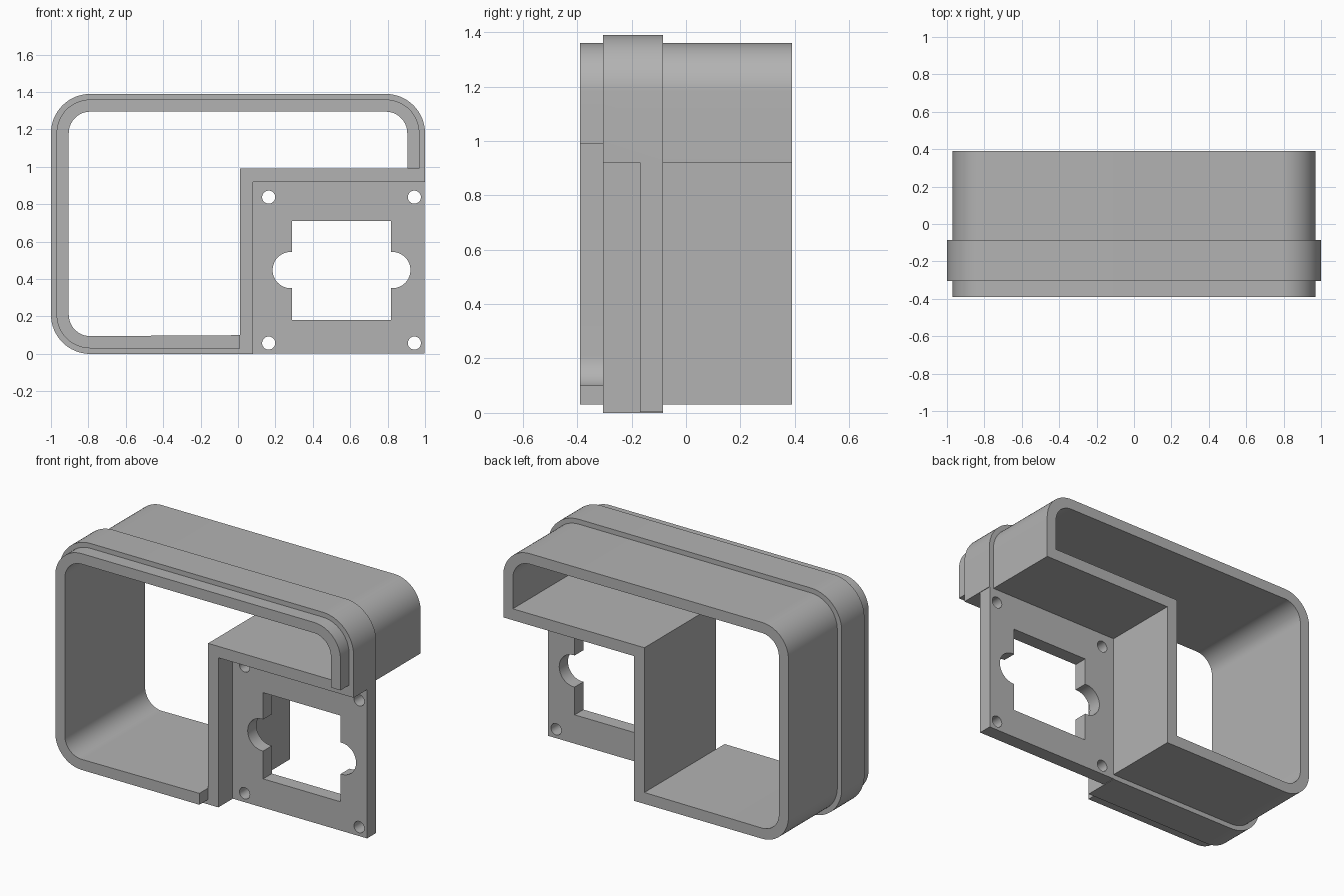
import bpy
import bmesh
from math import cos, sin, pi

cube = bpy.data.objects.get("Cube")
if cube:
    bpy.data.objects.remove(cube, do_unlink=True)

grey = bpy.data.materials.new("plain grey")
grey.use_nodes = True
colour = (0.45, 0.45, 0.45, 1)
grey.diffuse_color = colour
grey.node_tree.nodes["Principled BSDF"].inputs["Base Color"].default_value = colour


def arc(cx, cz, r, start, sweep=90, steps=16):
    angles = [(start + sweep * i / steps) * pi / 180 for i in range(steps + 1)]
    return [(cx + r * cos(a), cz + r * sin(a)) for a in angles]


def prism(name, outline, y0, y1):
    """Extrude an x-z outline from y0 back to y1."""
    bm = bmesh.new()
    face = bm.faces.new([bm.verts.new((x, y0, z)) for x, z in outline])
    extruded = bmesh.ops.extrude_face_region(bm, geom=[face])["geom"]
    verts = [v for v in extruded if isinstance(v, bmesh.types.BMVert)]
    bmesh.ops.translate(bm, vec=(0, y1 - y0, 0), verts=verts)
    bmesh.ops.recalc_face_normals(bm, faces=bm.faces)
    mesh = bpy.data.meshes.new(name)
    bm.to_mesh(mesh)
    bm.free()
    mesh.materials.append(grey)
    obj = bpy.data.objects.new(name, mesh)
    bpy.context.collection.objects.link(obj)
    return obj


def rect(x0, x1, z0, z1):
    return [(x0, z0), (x1, z0), (x1, z1), (x0, z1)]


def combine(target, tool, operation="DIFFERENCE"):
    """Apply a boolean and discard the tool."""
    mod = target.modifiers.new("boolean", "BOOLEAN")
    mod.operation = operation
    mod.solver = "EXACT"
    mod.object = tool
    bpy.context.view_layer.objects.active = target
    bpy.ops.object.modifier_apply(modifier=mod.name)
    bpy.data.objects.remove(tool, do_unlink=True)


# Shared centres of the rounded corners
CX, LOW, HIGH = 0.79, 0.21, 1.18
corners = [(CX, LOW, -90), (CX, HIGH, 0), (-CX, HIGH, 90), (-CX, LOW, 180)]


def rounded(r, chosen=corners):
    return [p for cx, cz, start in chosen for p in arc(cx, cz, r, start)]


# Sleeve with a raised collar around it
body = prism("sleeve_body", rounded(0.18), -0.39, 0.39)
combine(body, prism("collar", rounded(0.21), -0.305, -0.085), "UNION")

# Through opening, stepped around the corner recess
opening = [(0.01, 0.1), (0.01, 0.99), (0.905, 0.99)] + rounded(0.115, corners[1:])
combine(body, prism("opening_cutter", opening, -0.5, 0.5))

# Corner recess, leaving an L-shaped wall that stops short of the front lip
combine(body, prism("recess_cutter", rect(0.08, 1.1, -0.1, 0.92), -0.5, 0.5))
combine(body, prism("lip_cutter", rect(0.01, 1.1, -0.1, 0.99), -0.5, -0.305))

# Mounting plate with a window, side notches and screw holes
plate = prism("mounting_plate", rect(0.08, 0.997, 0.003, 0.92), -0.17, -0.085)
window = rect(0.29, 0.817, 0.18, 0.71)
slot = arc(0.825, 0.448, 0.097, -90, 180, 32) + arc(0.282, 0.448, 0.097, 90, 180, 32)
combine(plate, prism("window_cutter", window, -0.3, 0.1))
combine(plate, prism("slot_cutter", slot, -0.3, 0.1))
for x in (0.164, 0.943):
    for z in (0.058, 0.838):
        hole = arc(x, z, 0.035, 0, 360, 32)[:-1]
        combine(plate, prism("hole_cutter", hole, -0.3, 0.1))

# Smooth the curved walls, keep edges crisp
bpy.ops.object.select_all(action="DESELECT")
for obj in (body, plate):
    obj.select_set(True)
bpy.context.view_layer.objects.active = body
bpy.ops.object.shade_smooth_by_angle(angle=pi / 6)
